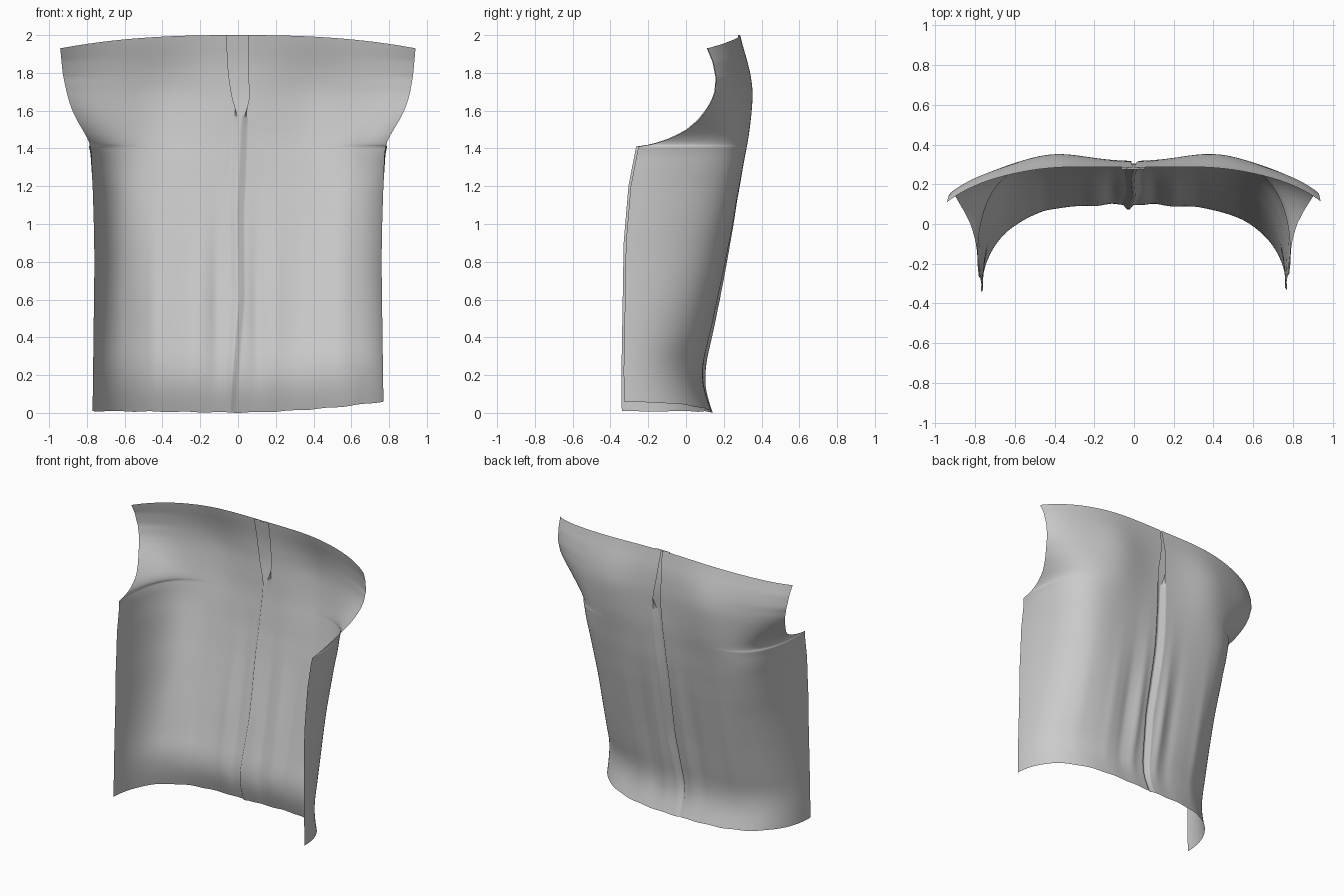
import bpy, bmesh, math

cube = bpy.data.objects.get("Cube")
if cube:
    bpy.data.objects.remove(cube, do_unlink=True)

cloth = bpy.data.materials.new("grey cloth")
cloth.use_nodes = True
grey = (0.6, 0.6, 0.6, 1)
cloth.diffuse_color = grey
cloth.node_tree.nodes["Principled BSDF"].inputs["Base Color"].default_value = grey


def lerp_keys(keys, z):
    """Linear interpolation through (z, value) pairs."""
    for (z0, a), (z1, b) in zip(keys, keys[1:]):
        if z <= z1:
            return a + (b - a) * max(0, z - z0) / (z1 - z0)
    return keys[-1][1]


def smooth_keys(keys, z, reach=.05):
    """The same, with the corners rounded off."""
    return sum(lerp_keys(keys, z + reach * k / 3) for k in range(-3, 4)) / 7


def bell(t, width):
    return math.exp(-(t / width) ** 2)


# Body sections by height: centre depth, side depth, half width, side tuck, squareness
CENTRE = [(-.1, .175), (0, .14), (.08, .112), (.14, .098), (.2, .093), (.28, .1), (.4, .125),
          (.6, .165), (.8, .207), (1, .247), (1.2, .28), (1.45, .306), (1.7, .317),
          (1.85, .311), (2, .285), (2.1, .268)]
SIDE_Y = [(0, -.34), (.2, -.342), (.9, -.33), (1.2, -.305), (1.41, -.265), (2, -.26)]
EDGE_X = [(0, .77), (.8, .76), (1, .763), (1.2, .768), (1.41, .775), (1.45, .793), (1.5, .823),
          (1.55, .852), (1.6, .878), (1.7, .907), (1.8, .924), (2, .94), (2.1, .949)]
TUCK = [(0, 0), (.9, .002), (1.2, .01), (1.41, .028), (2, .03)]
SQUARE = [(0, 3.3), (.27, 3.3), (.53, 4.2), (.92, 5.5), (1.3, 7), (1.42, 6.5), (1.55, 5),
          (1.7, 4), (1.85, 3.6), (2, 3.3)]
# Armhole cut line above the side seam
ARMHOLE = [(1.41, -.265), (1.42, -.2), (1.433, -.15), (1.45, -.1), (1.475, -.045), (1.5, 0),
           (1.55, .06), (1.6, .1), (1.65, .132), (1.7, .15), (1.78, .157), (1.9, .14), (2, .11)]
# Centre pleat: drift, panel lip, inner fold and depth
DRIFT = [(0, -.04), (.2, -.03), (.6, 0), (1.07, -.008), (1.65, .018), (1.8, 0), (2, -.004)]
LIP = [(0, .02), (.2, .025), (1.2, .035), (1.65, .03), (2, .002)]
FOLD = [(0, .006), (1.55, .01), (1.66, .05), (2, .06)]
DEPTH = [(0, .008), (.2, .022), (1, .03), (1.5, .025), (1.7, .014), (2, .01)]
WRINKLES = [(-.11, .014, .035), (.1, .014, .035), (-.2, -.008, .04), (.2, -.01, .04),
            (-.45, .006, .04), (.32, .005, .04), (-.58, -.004, .05), (.55, .004, .05)]


def relief(x, z):
    """Shoulder blades and soft vertical drape folds."""
    blade = .04 * bell(z - 1.68, .24 if z > 1.68 else .35) * bell(abs(x) - .4, .22)
    fade = bell(z - .55, .45) * min(1, z / .2)
    return blade + fade * sum(a * bell(x - p, r) for p, a, r in WRINKLES)


def place(x, y, z):
    """Dipped shoulder line and uneven hem."""
    q = min(1, abs(x) / .94)
    drop = .07 * q ** 2.5 * max(0, (z - 1.75) / .25)
    lift = max(0, 1 - z / .4) * (.05 * max(0, x / .77) ** 2 + .01 * q + .004 * math.sin(x * 17) ** 2)
    return (x, y + relief(x, z), z - drop + lift)


COLUMNS = 64


def row(z):
    c, edge, tuck, square = (smooth_keys(k, z) for k in (CENTRE, EDGE_X, TUCK, SQUARE))
    e = lerp_keys(SIDE_Y, z)
    cx, lip, fold, depth = (smooth_keys(k, z) for k in (DRIFT, LIP, FOLD, DEPTH))
    # The section is swept by angle and stops where the armhole cuts it
    cut = max(0, (lerp_keys(ARMHOLE, z) - e) / (c - e)) if z > 1.41 else 0
    reach = math.acos(cut)
    w = (edge + tuck * (1 - cut) ** 3) / math.sin(reach) ** (2 / square)

    def half(sign):
        pts = []
        for i in range(COLUMNS, -1, -1):
            # Even spacing near the centre, closing up at the turn of the side
            angle = reach * (i / COLUMNS) ** (square / 2)
            f, s = math.cos(angle), math.sin(angle) ** (2 / square)
            x = cx * (1 - s) + sign * (lip * (1 - s) + w * s - tuck * (1 - f) ** 3)
            y = e + (c - e) * f + max(0, sign) * .012 * (1 - f)
            pts.append(place(x, y, z))
        pts.append(place(cx + sign * fold, c - depth, z))
        return pts
    return half(-1) + [place(cx, c - depth, z)] + half(1)[::-1]


# Single-layer garment back with a folded centre pleat
heights = sorted({round(i * .02, 4) for i in range(101)}
                 | {1.41, 1.413, 1.416, 1.425, 1.433, 1.45, 1.47})
bm = bmesh.new()
grid = [[bm.verts.new(p) for p in row(z)] for z in heights]
for low, high in zip(grid, grid[1:]):
    for i in range(len(low) - 1):
        bm.faces.new((low[i + 1], low[i], high[i], high[i + 1]))
mesh = bpy.data.meshes.new("garment_back_panel")
bm.to_mesh(mesh)
bm.free()
mesh.materials.append(cloth)
panel = bpy.data.objects.new("garment_back_panel", mesh)
bpy.context.collection.objects.link(panel)
bpy.context.view_layer.objects.active = panel
panel.select_set(True)
bpy.ops.object.shade_smooth_by_angle(angle=math.radians(60))
